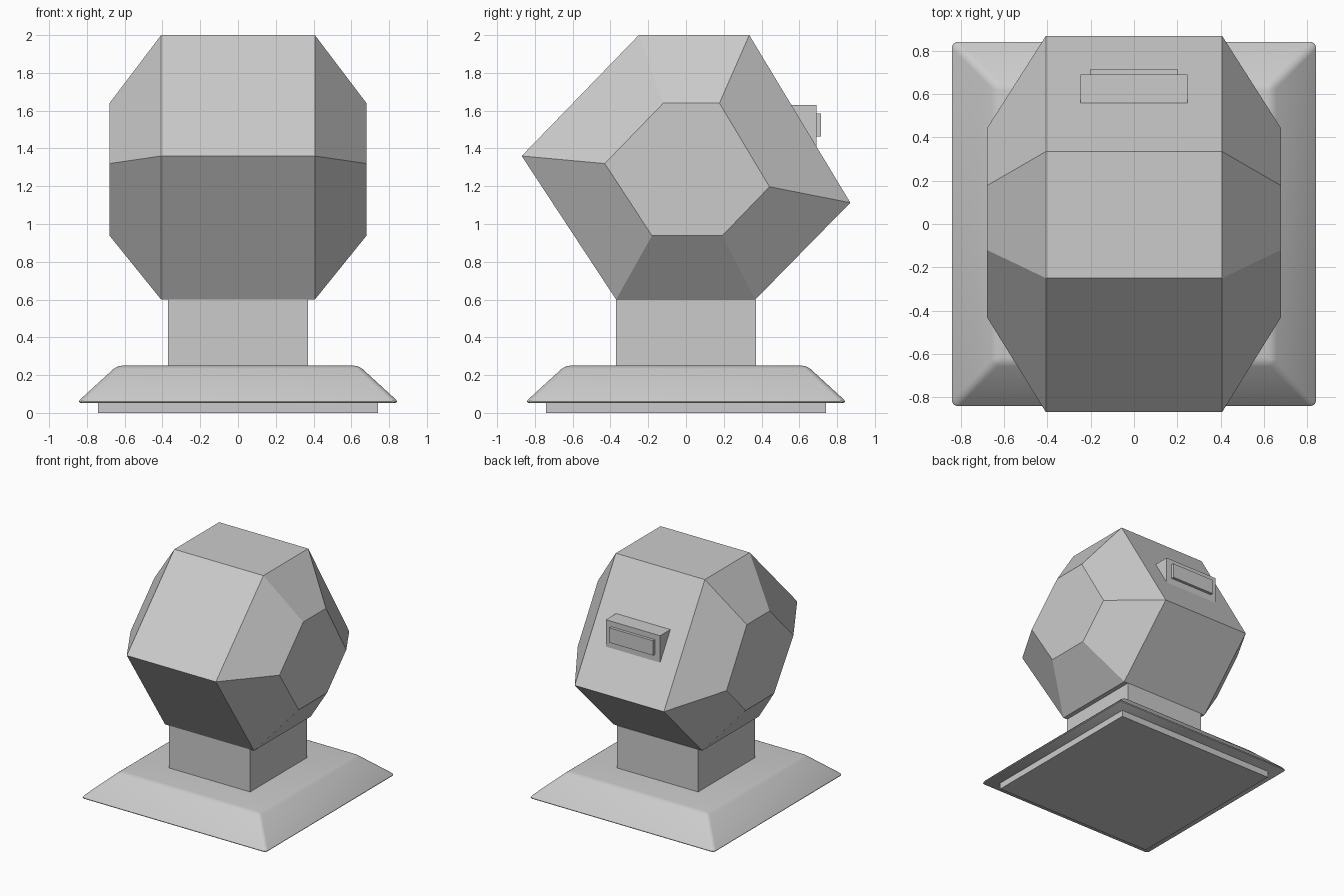
import bpy
import bmesh
import math

if "Cube" in bpy.data.objects:
    bpy.data.objects.remove(bpy.data.objects["Cube"])


def loft(name, rings):
    """Closed solid skinned through rings that share a vertex count."""
    bm = bmesh.new()
    loops = [[bm.verts.new(p) for p in ring] for ring in rings]
    n = len(loops[0])
    for a, b in zip(loops, loops[1:]):
        for i in range(n):
            j = (i + 1) % n
            bm.faces.new((a[i], a[j], b[j], b[i]))
    bm.faces.new(loops[0])
    bm.faces.new(loops[-1])
    bmesh.ops.recalc_face_normals(bm, faces=bm.faces)
    mesh = bpy.data.meshes.new(name)
    bm.to_mesh(mesh)
    bm.free()
    obj = bpy.data.objects.new(name, mesh)
    bpy.context.collection.objects.link(obj)
    return obj


def square(h, z):
    return [(-h, -h, z), (h, -h, z), (h, h, z), (-h, h, z)]


def side(x, profile):
    return [(x, y, z) for y, z in profile]


# Base: recessed foot and sloped, softly bevelled plate
loft("foot", [square(0.74, 0), square(0.74, 0.06)])
plate = loft("base_plate", [square(0.855, 0.053), square(0.64, 0.25)])
bevel = plate.modifiers.new("soft_edges", 'BEVEL')
bevel.width = 0.025
bevel.segments = 3
bpy.context.view_layer.objects.active = plate
plate.select_set(True)
bpy.ops.object.modifier_apply(modifier=bevel.name)
bpy.ops.object.shade_smooth_by_angle(angle=math.radians(35))

# Neck
loft("neck", [square(0.37, 0.245), square(0.37, 0.6)])

# Faceted head: leaning hexagon tapering to a smaller hexagon on each side
outer = [(-0.25, 2.0), (0.335, 2.0), (0.87, 1.113),
         (0.367, 0.6), (-0.37, 0.6), (-0.87, 1.36)]
inner = [(-0.12, 1.64), (0.177, 1.64), (0.442, 1.197),
         (0.192, 0.938), (-0.18, 0.938), (-0.43, 1.32)]
loft("head", [side(-0.68, inner), side(-0.407, outer),
              side(0.407, outer), side(0.68, inner)])

# Rear wedge housing with raised panel
wedge = [(0.558, 1.63), (0.692, 1.63), (0.692, 1.408)]
loft("rear_housing", [side(-0.248, wedge), side(0.248, wedge)])
panel = [(0.685, 1.463), (0.716, 1.463), (0.716, 1.585), (0.685, 1.585)]
loft("rear_panel", [side(-0.2, panel), side(0.2, panel)])
